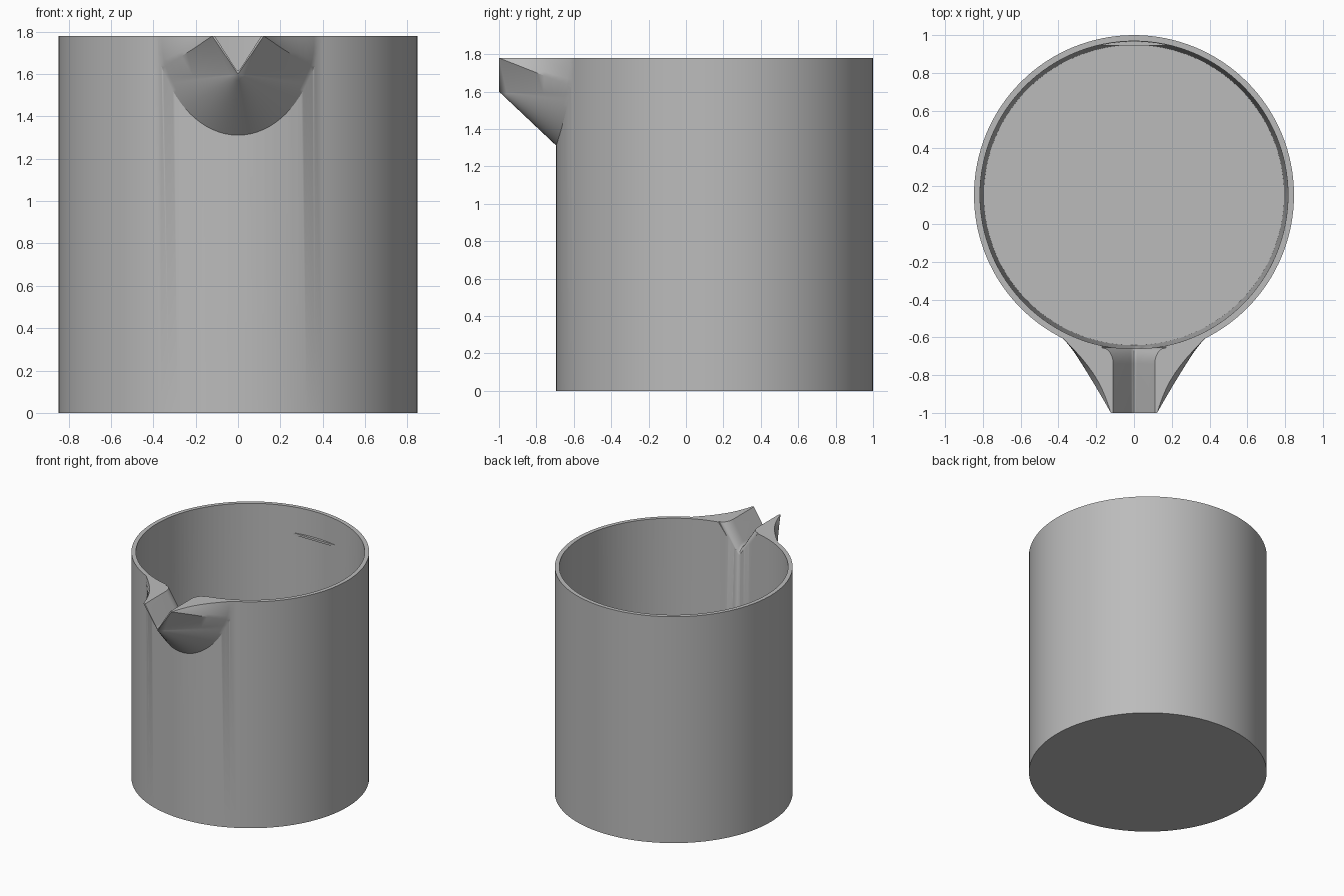
import bpy, bmesh, math

cube = bpy.data.objects.get("Cube")
if cube:
    bpy.data.objects.remove(cube, do_unlink=True)

HEIGHT, RADIUS, CY = 1.78, 0.847, 0.153

grey = bpy.data.materials.new("plain grey")
grey.use_nodes = True
grey.diffuse_color = (0.5, 0.5, 0.5, 1)
grey.node_tree.nodes["Principled BSDF"].inputs["Base Color"].default_value = (0.5, 0.5, 0.5, 1)


def add_object(name, bm):
    bmesh.ops.recalc_face_normals(bm, faces=bm.faces)
    mesh = bpy.data.meshes.new(name)
    bm.to_mesh(mesh)
    bm.free()
    mesh.materials.append(grey)
    obj = bpy.data.objects.new(name, mesh)
    bpy.context.collection.objects.link(obj)
    return obj


def loft(name, rings):
    """Closed solid skinned through rings of equal point count."""
    bm = bmesh.new()
    rows = [[bm.verts.new(p) for p in ring] for ring in rings]
    n = len(rows[0])
    for a, b in zip(rows, rows[1:]):
        for i in range(n):
            j = (i + 1) % n
            bm.faces.new((a[i], a[j], b[j], b[i]))
    bm.faces.new(rows[0][::-1])
    bm.faces.new(rows[-1])
    bmesh.ops.remove_doubles(bm, verts=bm.verts, dist=0.0002)
    bmesh.ops.triangulate(bm, faces=[f for f in bm.faces if len(f.verts) == 4])
    return add_object(name, bm)


def circle(r, z, n=128):
    return [(r * math.cos(2 * math.pi * i / n), CY + r * math.sin(2 * math.pi * i / n), z)
            for i in range(n)]


def select(obj):
    bpy.ops.object.select_all(action="DESELECT")
    obj.select_set(True)
    bpy.context.view_layer.objects.active = obj


def combine(target, tool, operation):
    mod = target.modifiers.new(operation, "BOOLEAN")
    mod.operation, mod.object, mod.solver = operation, tool, "EXACT"
    select(target)
    bpy.ops.object.modifier_apply(modifier=mod.name)
    bpy.data.objects.remove(tool, do_unlink=True)


# Spout: a V-shaped lip fanning back to a rounded outline on the cup wall
def spout_ring(s, steps=40):
    ring = []
    for i in range(steps + 1):
        a = math.pi * i / steps
        x = 0.4 * math.cos(a)
        z = HEIGHT - 0.48 * math.sin(a) ** 1.15
        wall = (x, CY - math.sqrt(RADIUS ** 2 - x * x) + 0.012, z)
        side = 1 if x > 0 else -1
        tip = (0.122 * side, -1, HEIGHT) if z > 1.6 else (0, -1, 1.6)
        p = [t + (w - t) * s for t, w in zip(tip, wall)]
        bow = max(0, (z - 1.6) / (HEIGHT - 1.6))
        p[0] -= side * 0.045 * bow * math.sin(math.pi * s)
        ring.append(p)
    return ring


spout = loft("spout", [spout_ring(k / 10) for k in range(11)])

# Cup body
cup = loft("cup", [circle(RADIUS, 0), circle(RADIUS, HEIGHT)])
combine(cup, spout, "UNION")
combine(cup, loft("cavity", [circle(0.795, 0.04), circle(0.8155, HEIGHT + 0.02)]), "DIFFERENCE")


# Pouring channel, flared where it meets the inside wall
def channel_ring(y, flare):
    w, zb = 0.11 + 0.06 * flare, 1.615 - 0.08 * flare
    half = [(w, HEIGHT + 0.1), (w, HEIGHT), (0.016, zb + 0.018), (0.008, zb + 0.005)]
    outline = half + [(0, zb)] + [(-x, z) for x, z in reversed(half)]
    return [(x, y, z) for x, z in outline]


rings = [channel_ring(-1.1, 0)]
for k in range(11):
    u = math.sin(math.pi / 2 * k / 10)
    rings.append(channel_ring(-0.74 + 0.085 * u, 1 - math.sqrt(max(0, 1 - u * u))))
rings.append(channel_ring(-0.5, 1))
combine(cup, loft("channel", rings), "DIFFERENCE")

# Small level ledge on the inside of the back wall
bm = bmesh.new()
bmesh.ops.create_cube(bm, size=1)
for v in bm.verts:
    v.co = (v.co.x * 0.38, 0.955 + v.co.y * 0.02, 1.57 + v.co.z * 0.016)
add_object("level_ledge", bm)

select(cup)
bpy.ops.object.shade_smooth_by_angle(angle=math.radians(30))
